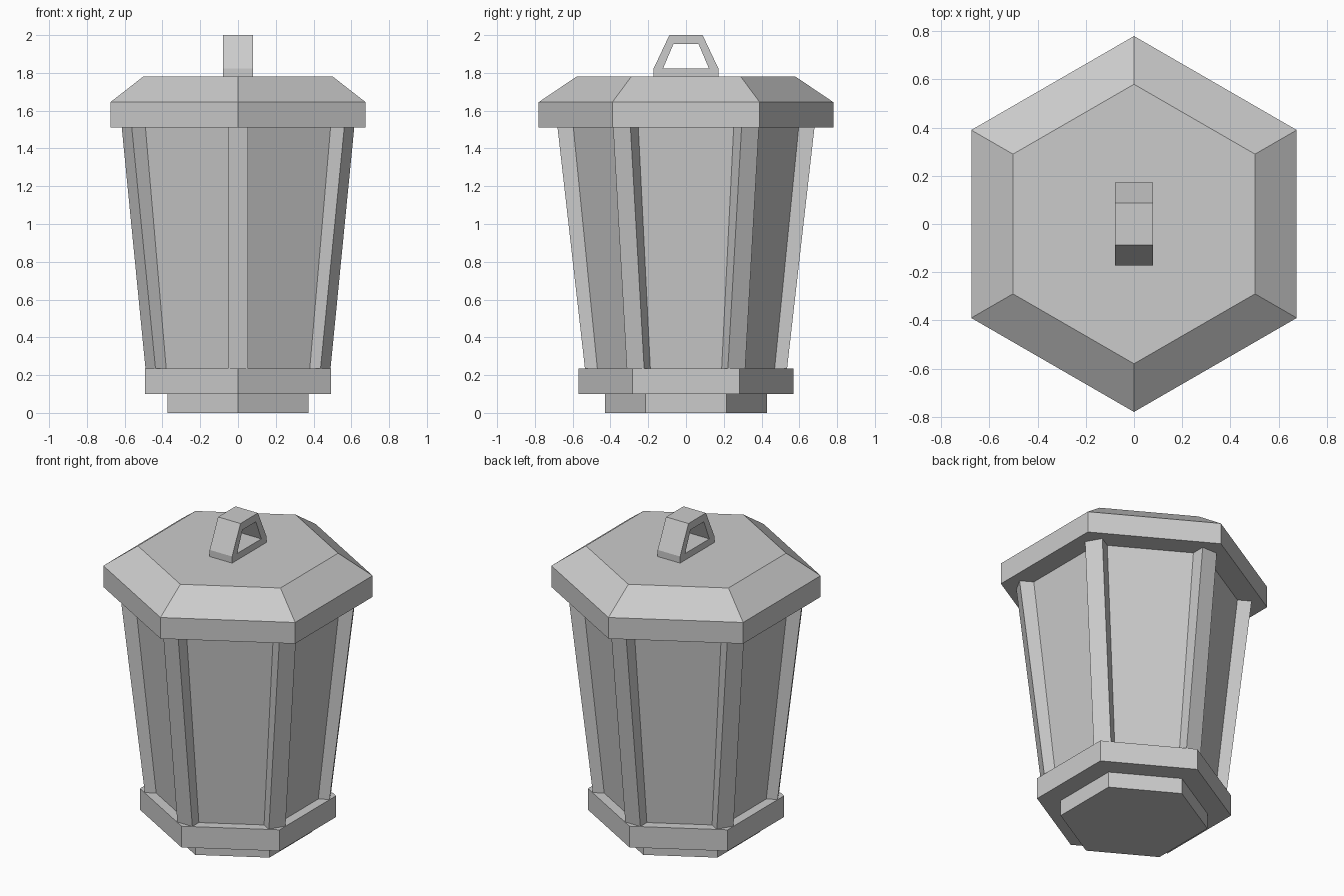
import bpy, bmesh
from math import sin, cos, radians
from mathutils import Matrix

if "Cube" in bpy.data.objects:
    bpy.data.objects.remove(bpy.data.objects["Cube"])


def finish(name, bm):
    bmesh.ops.recalc_face_normals(bm, faces=bm.faces)
    mesh = bpy.data.meshes.new(name)
    bm.to_mesh(mesh)
    bm.free()
    obj = bpy.data.objects.new(name, mesh)
    bpy.context.collection.objects.link(obj)
    return obj


def loft(name, rings):
    """Skin a stack of matching point rings and cap both ends."""
    bm = bmesh.new()
    loops = [[bm.verts.new(p) for p in ring] for ring in rings]
    n = len(loops[0])
    for a, b in zip(loops, loops[1:]):
        for i in range(n):
            j = (i + 1) % n
            bm.faces.new((a[i], a[j], b[j], b[i]))
    bm.faces.new(loops[0][::-1])
    bm.faces.new(loops[-1])
    return finish(name, bm)


def hexagon(r, z):
    # corners point along +y and -y
    return [(r * cos(radians(30 + 60 * i)), r * sin(radians(30 + 60 * i)), z)
            for i in range(6)]


def extrude_x(name, profile, half):
    """Extrude a (y, z) profile across x."""
    return loft(name, [[(x, y, z) for y, z in profile] for x in (-half, half)])


Z_LOW, Z_HIGH = 0.235, 1.51

# Stepped base
loft("foot", [hexagon(0.43, 0), hexagon(0.43, 0.10)])
loft("base_plate", [hexagon(0.568, 0.10), hexagon(0.568, Z_LOW)])

# Tapered panes
loft("lantern_panes", [hexagon(0.50, Z_LOW), hexagon(0.627, Z_HIGH)])

# Six leaning corner posts
HALF = 0.053


def post_section(r, z):
    return [(r - 0.12, -HALF, z), (r, -HALF, z), (r, HALF, z), (r - 0.12, HALF, z)]


for i in range(6):
    post = loft(f"corner_post_{i + 1}",
                [post_section(0.535, Z_LOW), post_section(0.68, Z_HIGH)])
    post.data.transform(Matrix.Rotation(radians(30 + 60 * i), 4, 'Z'))

# Lid with upright rim and bevelled roof
loft("lid", [hexagon(0.78, Z_HIGH), hexagon(0.78, 1.645), hexagon(0.58, 1.78)])

# Carrying handle: foot bar and open trapezoid arch
extrude_x("handle_bar", [(-0.172, 1.78), (0.172, 1.78), (0.172, 1.822), (-0.172, 1.822)], 0.079)
extrude_x("handle_arch", [(-0.172, 1.822), (-0.088, 2.0), (0.088, 2.0), (0.172, 1.822),
                          (0.122, 1.822), (0.067, 1.952), (-0.067, 1.952), (-0.122, 1.822)], 0.079)
